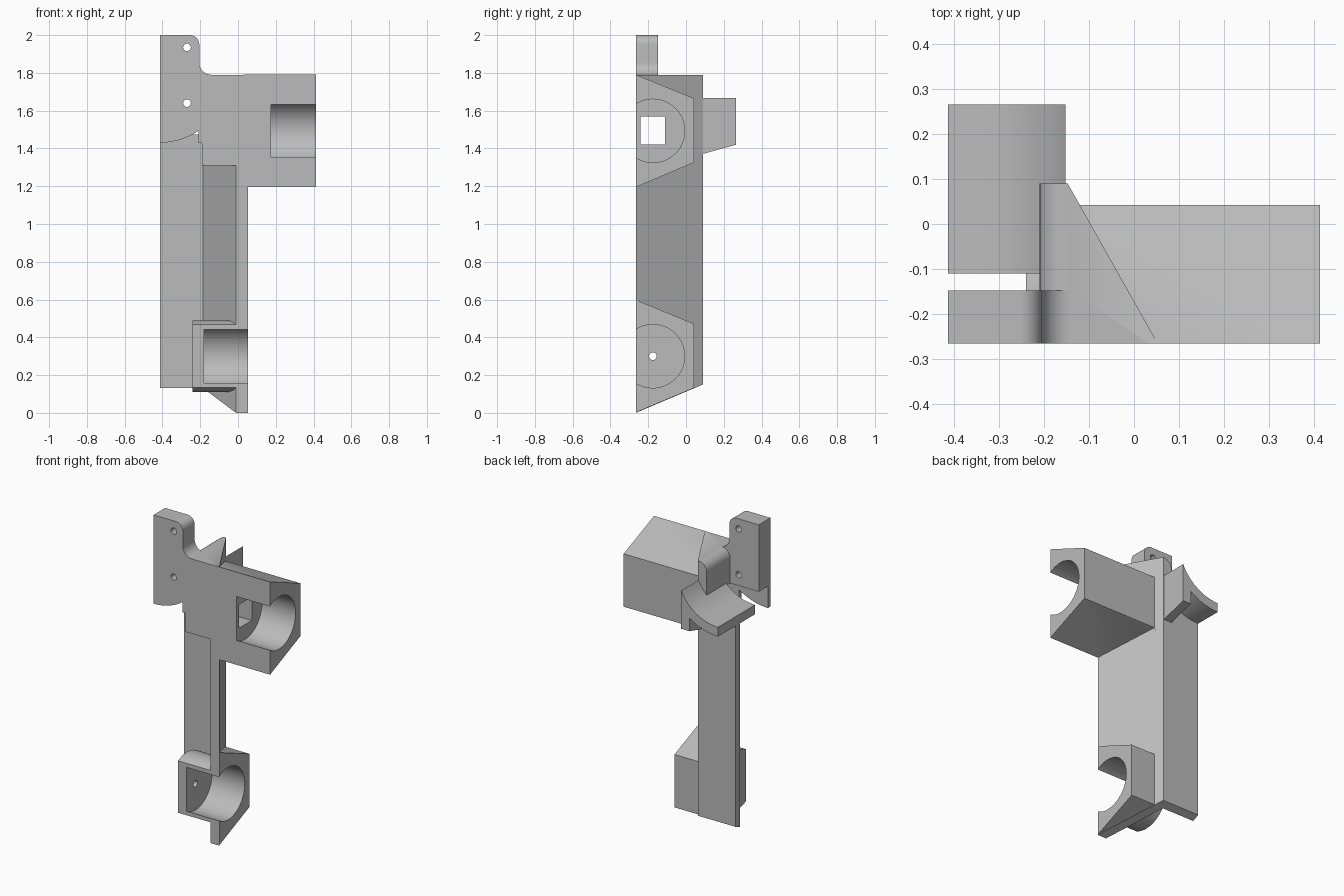
import bpy, bmesh
from math import cos, sin, radians
from mathutils import Vector

if "Cube" in bpy.data.objects:
    bpy.data.objects.remove(bpy.data.objects["Cube"])

grey = bpy.data.materials.new("light_grey")
grey.use_nodes = True
grey.diffuse_color = (0.5, 0.5, 0.5, 1)
grey.node_tree.nodes["Principled BSDF"].inputs["Base Color"].default_value = (0.5, 0.5, 0.5, 1)

LEFT, RIGHT, FRONT, BACK = -0.414, 0.414, -0.266, 0.09
# Outer face of the slanted web, and a plane just inside it
web_normal = Vector((0.355, 0.2, 0)).normalized()
web_point = Vector((0.053, FRONT, 0))
inside_web = web_point - web_normal * 0.02


def arc(cx, cy, r, start, end, n=24):
    """Points along a circular arc, angles in degrees."""
    steps = [radians(start + (end - start) * i / n) for i in range(n + 1)]
    return [(cx + r * cos(a), cy + r * sin(a)) for a in steps]


def prism(name, outline, axis, lo, hi, clips=()):
    """Extrude an outline along an axis, then keep what lies behind each clip plane."""
    place = {"x": lambda a, b, t: (t, a, b),
             "y": lambda a, b, t: (a, t, b),
             "z": lambda a, b, t: (a, b, t)}[axis]
    bm = bmesh.new()
    ends = [[bm.verts.new(place(a, b, t)) for a, b in outline] for t in (lo, hi)]
    for ring in ends:
        bm.faces.new(ring)
    n = len(outline)
    for i in range(n):
        j = (i + 1) % n
        bm.faces.new((ends[0][i], ends[0][j], ends[1][j], ends[1][i]))
    for point, normal in clips:
        bmesh.ops.bisect_plane(bm, geom=bm.verts[:] + bm.edges[:] + bm.faces[:],
                               plane_co=point, plane_no=normal, clear_outer=True)
        bmesh.ops.holes_fill(bm, edges=[e for e in bm.edges if e.is_boundary])
    bmesh.ops.recalc_face_normals(bm, faces=bm.faces[:])
    mesh = bpy.data.meshes.new(name)
    bm.to_mesh(mesh)
    bm.free()
    mesh.materials.append(grey)
    obj = bpy.data.objects.new(name, mesh)
    bpy.context.collection.objects.link(obj)
    return obj


def rod(name, a, b, r, axis, lo, hi):
    """Round cutter."""
    return prism(name, arc(a, b, r, 0, 352.5, 47), axis, lo, hi)


def box(name, a, b, axis, lo, hi):
    """Rectangular prism from two opposite corners."""
    return prism(name, [a, (b[0], a[1]), b, (a[0], b[1])], axis, lo, hi)


def combine(body, parts, operation):
    """Boolean every part into the body and drop the part."""
    for part in parts:
        mod = body.modifiers.new(part.name, "BOOLEAN")
        mod.operation, mod.solver, mod.object = operation, "EXACT", part
        graph = bpy.context.evaluated_depsgraph_get()
        result = bpy.data.meshes.new_from_object(body.evaluated_get(graph))
        body.modifiers.clear()
        body.data = result
        bpy.data.objects.remove(part)


# Bent column with a sloping foot
foot_clip = (Vector((0, FRONT, 0)), Vector((0, 0.15, -0.355)))
bracket = prism("bracket", [(-0.01, FRONT), (0.053, FRONT), (-0.148, BACK), (LEFT, BACK),
                            (LEFT, 0.043), (-0.185, 0.043)], "z", -0.1, 1.475, [foot_clip])


# Housings with tapered ends, on the outer side of the web
def housing(name, z, right):
    outline = [(FRONT, z - 0.298), (0.042, z - 0.168), (0.042, z + 0.172), (FRONT, z + 0.298)]
    return prism(name, outline, "x", -0.3, right, [(inside_web, -web_normal)])


upper_z, lower_z, bore_y = 1.493, 0.3, -0.175
upper_housing = housing("upper_housing", upper_z, RIGHT)
lower_housing = housing("lower_housing", lower_z, 0.053)

# Round cup on the inner side of the web
cup = prism("lower_cup", arc(bore_y, lower_z, 0.19, -118.6, 118.6, 40), "x", -0.24, 0.1,
            [(inside_web, web_normal)])

# Core block with a rounded upper edge
core = prism("core_block", [(-0.19, 1.31), (0.1, 1.31), (0.1, 1.79)]
             + arc(-0.15, 1.73, 0.06, 90, 180, 12) + [(-0.21, 1.43), (-0.19, 1.43)],
             "y", FRONT, BACK, [(web_point, web_normal)])

# Mounting tab with filleted neck and curved lower edge
tab = prism("mounting_tab", [(LEFT, 2.0)] + arc(-0.255, 1.95, 0.05, 90, 0, 10)
            + arc(-0.14, 1.855, 0.065, 180, 270, 12) + [(-0.14, 1.5)]
            + arc(LEFT, 1.79, 0.36, -56, -90, 14), "y", FRONT, -0.148)

# Curved saddle and its strut
saddle = prism("saddle", arc(LEFT, 1.79, 0.29, -90, -25, 24)
               + arc(LEFT, 1.79, 0.35, -35, -90, 24), "y", -0.11, 0.266,
               [(Vector((-0.152, 0, 0)), Vector((1, 0, 0)))])
strut = prism("saddle_strut", [(0.05, 1.36), (0.266, 1.42), (0.266, 1.57), (0.05, 1.57)],
              "x", -0.21, -0.152)

combine(bracket, [core, upper_housing, lower_housing, cup, tab, saddle, strut], "UNION")

# Bores, square passage, axle hole and screw holes
cutters = [
    rod("upper_bore", bore_y, upper_z, 0.168, "x", 0.175, 0.5),
    rod("lower_bore", bore_y, lower_z, 0.168, "x", -0.18, 0.5),
    box("square_passage", (-0.24, 1.42), (-0.11, 1.57), "x", -0.5, 0.3),
    rod("axle_hole", bore_y, lower_z, 0.02, "x", -0.3, -0.1),
] + [rod("screw_hole", -0.27, z, 0.02, "y", -0.4, -0.13) for z in (1.935, 1.64)]
combine(bracket, cutters, "DIFFERENCE")

bpy.ops.object.select_all(action="DESELECT")
bracket.select_set(True)
bpy.context.view_layer.objects.active = bracket
bpy.ops.object.shade_smooth_by_angle(angle=radians(30))
